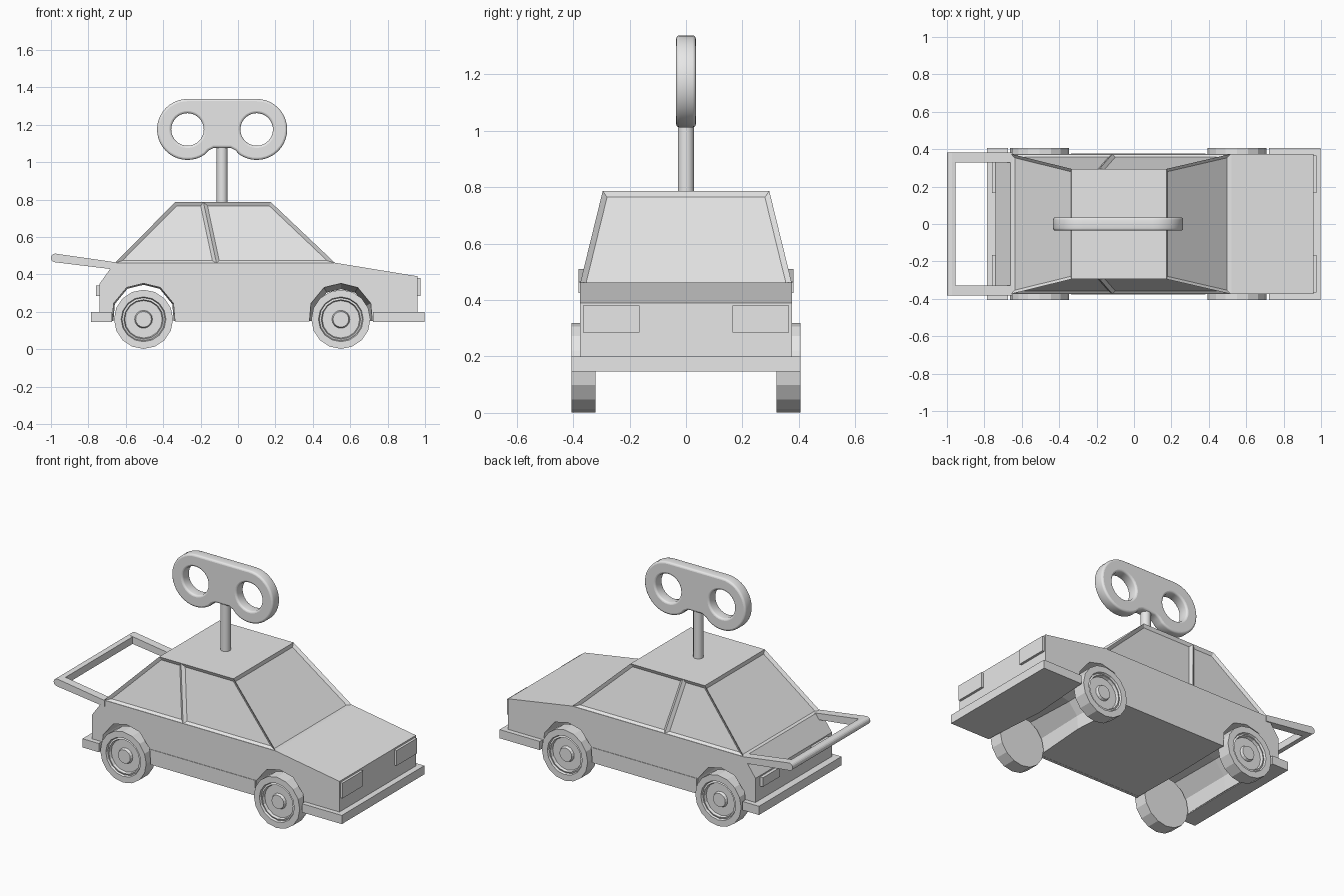
import bpy, bmesh
from math import sin, cos, pi, radians
from mathutils import Vector

if "Cube" in bpy.data.objects:
    bpy.data.objects.remove(bpy.data.objects["Cube"])

grey = bpy.data.materials.new("plain_grey")
grey.use_nodes = True
grey.diffuse_color = (0.8, 0.8, 0.8, 1)
grey.node_tree.nodes["Principled BSDF"].inputs["Base Color"].default_value = (0.8, 0.8, 0.8, 1)


def finish(name, bm):
    bmesh.ops.recalc_face_normals(bm, faces=bm.faces)
    mesh = bpy.data.meshes.new(name)
    bm.to_mesh(mesh)
    bm.free()
    mesh.materials.append(grey)
    obj = bpy.data.objects.new(name, mesh)
    bpy.context.collection.objects.link(obj)
    return obj


def smooth(obj, angle):
    bpy.ops.object.select_all(action='DESELECT')
    obj.select_set(True)
    bpy.context.view_layer.objects.active = obj
    bpy.ops.object.shade_smooth_by_angle(angle=radians(angle))


def loft(name, sections):
    """Join (y, [(x, z), ...]) sections and cap both ends."""
    bm = bmesh.new()
    loops = [[bm.verts.new((x, y, z)) for x, z in pts] for y, pts in sections]
    n = len(loops[0])
    for a, b in zip(loops, loops[1:]):
        for i in range(n):
            j = (i + 1) % n
            bm.faces.new((a[i], a[j], b[j], b[i]))
    bm.faces.new(loops[0])
    bm.faces.new(loops[-1])
    return finish(name, bm)


def box(name, x0, x1, y0, y1, z0, z1):
    rect = [(x0, z0), (x1, z0), (x1, z1), (x0, z1)]
    return loft(name, [(y0, rect), (y1, rect)])


REAR_X, FRONT_X, AXLE_Z = -0.505, 0.55, 0.16
ARCH = [(-0.168, -0.01), (-0.16, 0.085), (-0.09, 0.17), (0, 0.192),
        (0.09, 0.17), (0.16, 0.085), (0.168, -0.01)]


# Lower body with wheel tunnels that narrow toward the middle
def body_profile(rear_scale, front_scale):
    pts = [(-0.74, 0.15)]
    for cx, s in ((REAR_X, rear_scale), (FRONT_X, front_scale)):
        for dx, dz in ARCH:
            pts.append((cx + dx * s, AXLE_Z + dz * (s if dz > 0 else 1)))
    return pts + [(0.96, 0.15), (0.96, 0.39), (0.52, 0.462),
                  (-0.66, 0.462), (-0.74, 0.35)]


outer = body_profile(1, 1)
loft("body", [(-0.375, outer), (0, body_profile(0.96, 0.84)), (0.375, outer)])

# Cabin with recessed windows
bm = bmesh.new()
base = [bm.verts.new((x, y, 0.46)) for x, y in
        ((-0.66, -0.375), (0.52, -0.375), (0.52, 0.375), (-0.66, 0.375))]
roof = [bm.verts.new((x, y, 0.787)) for x, y in
        ((-0.335, -0.295), (0.175, -0.295), (0.175, 0.295), (-0.335, 0.295))]
bm.faces.new(base)
bm.faces.new(roof)
walls = []
for i in range(4):
    j = (i + 1) % 4
    walls.append(bm.faces.new((base[i], base[j], roof[j], roof[i])))
sides = [walls[0], walls[2]]
geom = sides + [e for f in sides for e in f.edges] + [v for f in sides for v in f.verts]
bmesh.ops.bisect_plane(bm, geom=list(dict.fromkeys(geom)), dist=1e-5,
                       plane_co=(-0.185, 0, 0.787), plane_no=(0.327, 0, 0.07))
bmesh.ops.recalc_face_normals(bm, faces=bm.faces)
windows = [f for f in bm.faces if abs(f.normal.z) < 0.95]
bmesh.ops.inset_individual(bm, faces=windows, thickness=0.018, depth=-0.014,
                           use_even_offset=True)
finish("cabin", bm)

# Bumpers
box("front_bumper", 0.722, 0.997, -0.405, 0.405, 0.146, 0.2)
box("rear_bumper", -0.785, -0.673, -0.405, 0.405, 0.146, 0.2)

# Lights, sills and wheels on both sides
WHEEL = [(0, 0.32), (0.158, 0.32), (0.158, 0.405), (0.12, 0.405), (0.115, 0.393),
         (0.105, 0.397), (0.1, 0.38), (0.048, 0.38), (0.042, 0.396), (0, 0.396)]


def wheel(name, cx, side):
    bm = bmesh.new()
    verts = [bm.verts.new((r, side * y, 0)) for r, y in WHEEL]
    edges = [bm.edges.new(pair) for pair in zip(verts, verts[1:])]
    bmesh.ops.spin(bm, geom=verts + edges, cent=(0, 0, 0), axis=(0, 1, 0),
                   angle=2 * pi, steps=16)
    bmesh.ops.remove_doubles(bm, verts=bm.verts, dist=1e-4)
    bmesh.ops.translate(bm, verts=bm.verts, vec=Vector((cx, 0, AXLE_Z)))
    return finish(name, bm)


for label, s in (("left", 1), ("right", -1)):
    box(label + "_headlight", 0.95, 0.975, s * 0.165, s * 0.365, 0.285, 0.38)
    box(label + "_tail_light", -0.76, -0.73, s * 0.165, s * 0.33, 0.285, 0.342)
    box(label + "_sill", -0.338, 0.382, s * 0.36, s * 0.378, 0.149, 0.243)
    wheel(label + "_rear_wheel", REAR_X, s)
    wheel(label + "_front_wheel", FRONT_X, s)

# Rear handle: two arms and a rounded cross bar
tip = [(-0.977 + 0.023 * cos(a), 0.488 + 0.023 * sin(a))
       for a in (radians(80 + 20 * k) for k in range(10))]
arm = tip + [(-0.65, 0.425), (-0.65, 0.464)]
bar = tip + [(-0.955, 0.463), (-0.955, 0.507)]
for label, s in (("left", 1), ("right", -1)):
    loft(label + "_handle_arm", [(s * 0.33, arm), (s * 0.381, arm)])
loft("handle_bar", [(-0.335, bar), (0.335, bar)])

# Wind-up key: shaft and two-holed grip
KEY_X, KEY_Z, SPREAD, GRIP_R = -0.085, 1.175, 0.185, 0.163
bm = bmesh.new()
bmesh.ops.create_cone(bm, cap_ends=True, segments=24, radius1=0.029, radius2=0.029, depth=0.34)
bmesh.ops.translate(bm, verts=bm.verts, vec=(KEY_X, 0, 0.93))
smooth(finish("key_shaft", bm), 40)


def arc(cx, r, start, end, steps):
    angles = [radians(start + (end - start) * k / steps) for k in range(steps + 1)]
    return [(cx + r * cos(a), r * sin(a)) for a in angles]


right_lobe = arc(SPREAD, GRIP_R, 90, -125, 24)
notch = [(0.072, -0.112), (0.045, -0.098), (-0.045, -0.098), (-0.072, -0.112)]
left_lobe = [(-x, z) for x, z in reversed(right_lobe)]
holes = [arc(c, 0.087, 0, 348.75, 31) for c in (-SPREAD, SPREAD)]
curve = bpy.data.curves.new("key_grip", 'CURVE')
curve.dimensions = '2D'
curve.fill_mode = 'BOTH'
curve.extrude, curve.bevel_depth, curve.bevel_resolution = 0.023, 0.012, 2
curve.offset = -0.012
for pts in [right_lobe + notch + left_lobe] + holes:
    spline = curve.splines.new('POLY')
    spline.points.add(len(pts) - 1)
    for p, (x, z) in zip(spline.points, pts):
        p.co = (x, z, 0, 1)
    spline.use_cyclic_u = True
curve.materials.append(grey)
grip = bpy.data.objects.new("key_grip", curve)
grip.location = (KEY_X, 0, KEY_Z)
grip.rotation_euler.x = pi / 2
bpy.context.collection.objects.link(grip)
bpy.ops.object.select_all(action='DESELECT')
grip.select_set(True)
bpy.context.view_layer.objects.active = grip
bpy.ops.object.convert(target='MESH')
smooth(bpy.context.view_layer.objects.active, 40)
